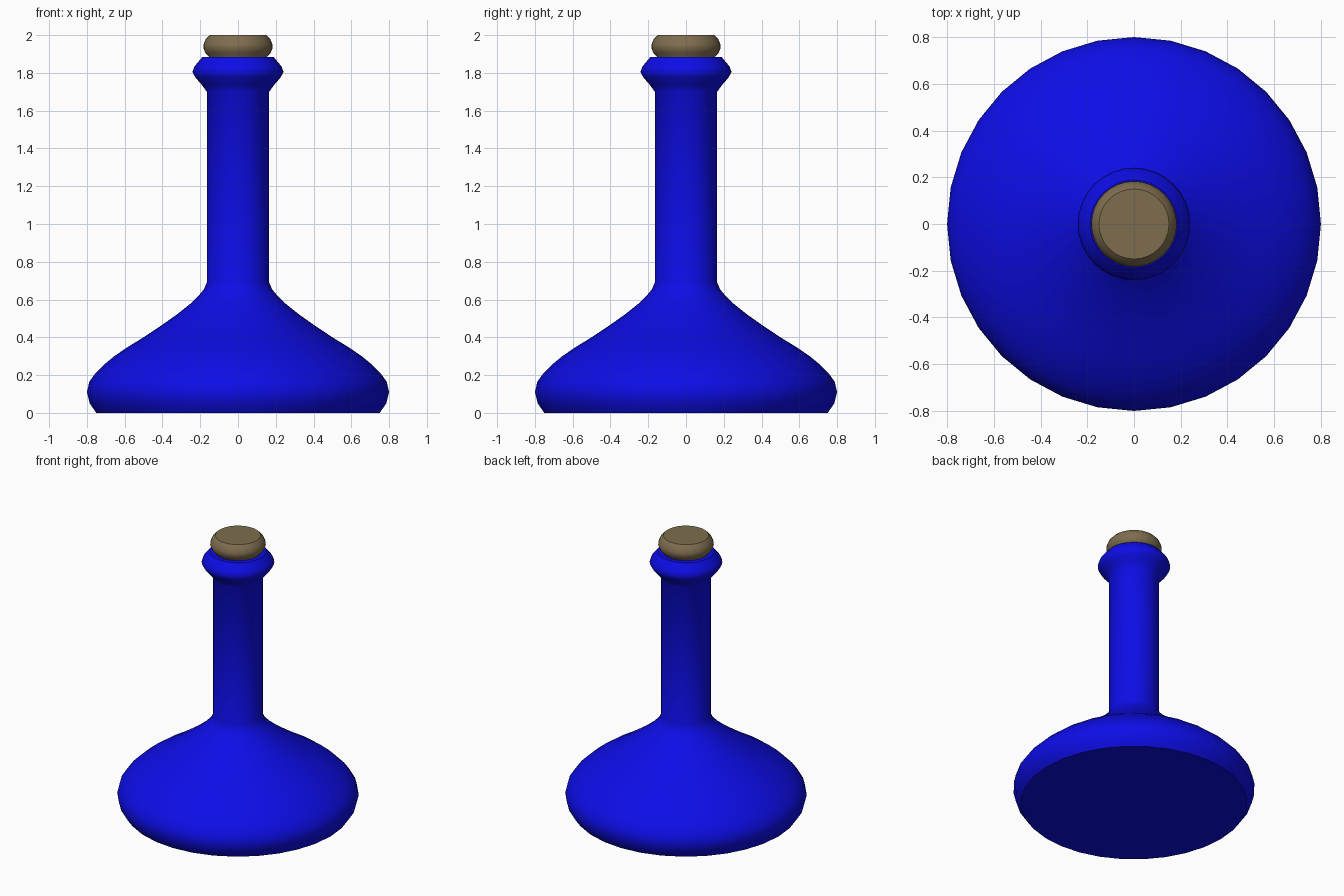
import bpy
import bmesh
from math import cos, sin, tau, radians

cube = bpy.data.objects.get("Cube")
if cube:
    bpy.data.objects.remove(cube, do_unlink=True)


def make_material(name, color):
    mat = bpy.data.materials.new(name)
    mat.use_nodes = True
    mat.diffuse_color = color
    mat.node_tree.nodes["Principled BSDF"].inputs["Base Color"].default_value = color
    return mat


def lathe(name, profile, mat, segments=32, cap_bottom=False, cap_top=False, angle=40):
    """Revolve a (radius, height) profile around z."""
    bm = bmesh.new()
    rings = [[bm.verts.new((r * cos(tau * i / segments), r * sin(tau * i / segments), z))
              for i in range(segments)] for r, z in profile]
    for low, high in zip(rings, rings[1:]):
        for i in range(segments):
            j = (i + 1) % segments
            bm.faces.new((low[i], low[j], high[j], high[i]))
    if cap_bottom:
        bm.faces.new(rings[0][::-1])
    if cap_top:
        bm.faces.new(rings[-1])
    mesh = bpy.data.meshes.new(name)
    bm.to_mesh(mesh)
    bm.free()
    mesh.materials.append(mat)
    obj = bpy.data.objects.new(name, mesh)
    bpy.context.collection.objects.link(obj)
    bpy.ops.object.select_all(action='DESELECT')
    obj.select_set(True)
    bpy.context.view_layer.objects.active = obj
    bpy.ops.object.shade_smooth_by_angle(angle=radians(angle))
    return obj


blue_glass = make_material("blue glass", (0.004, 0.004, 0.8, 1))
cork_brown = make_material("cork brown", (0.21, 0.152, 0.078, 1))

# Flared body, neck and lip in one revolved shell
lathe("bottle", [
    (0.75, 0), (0.785, 0.05), (0.8, 0.11), (0.787, 0.165), (0.755, 0.21),
    (0.71, 0.255), (0.655, 0.3), (0.59, 0.345), (0.5, 0.4), (0.41, 0.46),
    (0.325, 0.52), (0.25, 0.58), (0.205, 0.625), (0.18, 0.655), (0.165, 0.69),
    (0.165, 1.7), (0.19, 1.735), (0.225, 1.775), (0.241, 1.805),
    (0.23, 1.835), (0.188, 1.885), (0.14, 1.885),
], blue_glass, cap_bottom=True, angle=50)

# Rounded stopper with a flat top
lathe("cork_stopper", [
    (0.13, 1.8), (0.15, 1.88), (0.172, 1.905), (0.184, 1.932),
    (0.182, 1.952), (0.17, 1.98), (0.15, 2.0),
], cork_brown, cap_bottom=True, cap_top=True)
